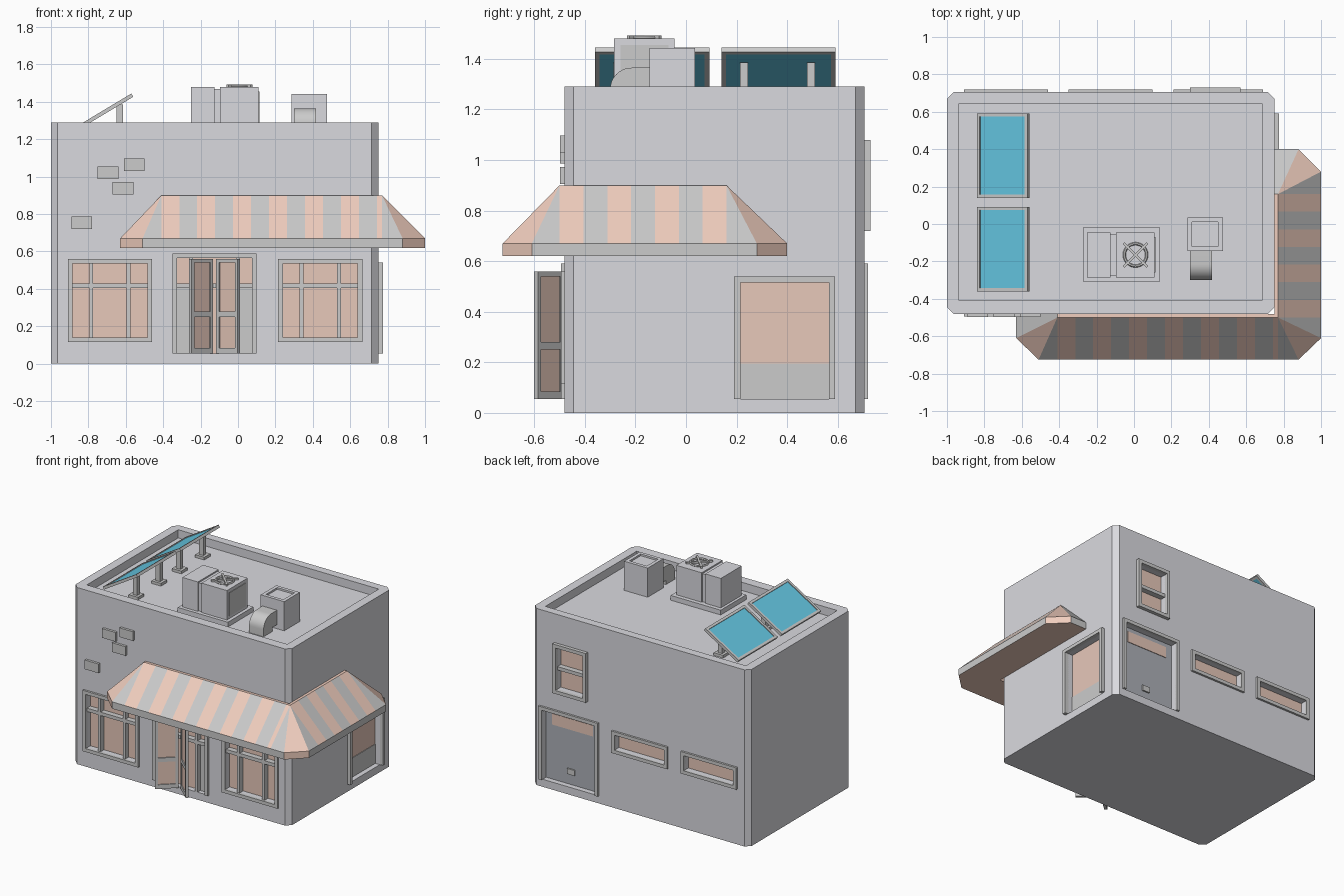
import bpy, bmesh, math
from mathutils import Matrix, Vector

if "Cube" in bpy.data.objects:
    bpy.data.objects.remove(bpy.data.objects["Cube"])


def material(name, r, g, b):
    m = bpy.data.materials.new(name)
    m.diffuse_color = (r, g, b, 1)
    m.use_nodes = True
    m.node_tree.nodes["Principled BSDF"].inputs["Base Color"].default_value = m.diffuse_color
    return m


WALL = material("wall", .70, .70, .74)
GLASS = material("window_peach", .80, .58, .49)
PEACH = material("awning_peach", .88, .62, .52)
PALE = material("awning_grey", .73, .73, .71)
BLUE = material("solar_blue", .13, .58, .78)
STEEL = material("door_steel", .42, .44, .48)


def finish(name, bm, mats=()):
    me = bpy.data.meshes.new(name)
    bm.to_mesh(me)
    bm.free()
    ob = bpy.data.objects.new(name, me)
    bpy.context.collection.objects.link(ob)
    for m in mats:
        me.materials.append(m)
    return ob


def boxes(name, items, mat=None, mtx=Matrix()):
    """One object from boxes given as (x0, x1, y0, y1, z0, z1)."""
    bm = bmesh.new()
    for x0, x1, y0, y1, z0, z1 in items:
        m = Matrix.Translation(((x0 + x1) / 2, (y0 + y1) / 2, (z0 + z1) / 2)) @ Matrix.Diagonal((abs(x1 - x0), abs(y1 - y0), abs(z1 - z0), 1))
        bmesh.ops.create_cube(bm, size=1, matrix=mtx @ m)
    return finish(name, bm, [mat] if mat else [])


def prism(name, pts, direction, mat=None):
    bm = bmesh.new()
    f = bm.faces.new([bm.verts.new(p) for p in pts])
    r = bmesh.ops.extrude_face_region(bm, geom=[f])
    bmesh.ops.translate(bm, vec=direction, verts=[v for v in r["geom"] if isinstance(v, bmesh.types.BMVert)])
    bmesh.ops.recalc_face_normals(bm, faces=bm.faces)
    return finish(name, bm, [mat] if mat else [])


X0, X1, Y0, Y1, TOP, ROOF = -1, .75, -.48, .705, 1.29, 1.23


def on_wall(side, u0, u1, d0, d1, z0, z1):
    """Box on a wall: u along the wall, d outward from it."""
    if side == "right":
        return (X1 + d0, X1 + d1, u0, u1, z0, z1)
    if side == "front":
        return (u0, u1, Y0 - d1, Y0 - d0, z0, z1)
    return (u0, u1, Y1 + d0, Y1 + d1, z0, z1)


cuts = [(-.935, .685, -.41, .645, ROOF, 1.5)]


def opening(name, side, u0, u1, z0, z1, out=.015, sill=True, bars=(), panes=None):
    """Framed recess with bars and coloured panes; all inner parts use (u0, u1, z0, z1)."""
    t = .025
    b = z0 + t if sill else z0
    inner = (u0 + t, u1 - t, b, z1 - t)
    cuts.append(on_wall(side, inner[0], inner[1], -.05, .05, b, z1 - t))
    fr = [(u0, u0 + t, z0, z1), (u1 - t, u1, z0, z1), (u0 + t, u1 - t, z1 - t, z1)]
    if sill:
        fr.append((u0 + t, u1 - t, z0, b))
    items = [on_wall(side, a, c, -.005, out, e, f) for a, c, e, f in fr]
    items += [on_wall(side, a, c, -.05, 0, e, f) for a, c, e, f in bars]
    boxes(name + "_frame", items)
    for i, (mat, (a, c, e, f)) in enumerate(panes or [(GLASS, inner)]):
        boxes(f"{name}_pane_{i}", [on_wall(side, a, c, -.055, -.04 + .004 * i, e, f)], mat)


# Front windows
for name, u in (("front_window_left", -.91), ("front_window_right", .215)):
    opening(name, "front", u, u + .45, .115, .56,
            bars=[(u + .115, u + .135, .14, .535), (u + .315, u + .335, .14, .535), (u + .025, u + .425, .405, .43)])
# Entrance surround
opening("entrance", "front", -.35, .1, .055, .59, sill=False,
        bars=[(-.26, -.24, .055, .565), (-.01, .01, .055, .565), (-.325, .075, .405, .43)],
        panes=[(GLASS, (-.325, .075, .055, .565)), (None, (-.325, -.26, .055, .41)), (None, (.01, .075, .055, .41))])
# Two swung-out door leaves
for side, ang in (("left", 222), ("right", -42)):
    s = -1 if side == "left" else 1
    m = Matrix.Translation((-.125 + s * .015, -.49, 0)) @ Matrix.Rotation(math.radians(ang), 4, "Z")
    L, h = .155, .01
    boxes("door_leaf_" + side, [(0, .02, -h, h, .055, .56), (L - .02, L, -h, h, .055, .56),
                                (.02, L - .02, -h, h, .54, .56), (.02, L - .02, -h, h, .055, .085),
                                (.02, L - .02, -h, h, .25, .28)], None, m)
    boxes("door_leaf_glass_" + side, [(.02, L - .02, -.003, .003, .085, .54)], GLASS, m)
# Side window with lower panel
opening("side_window", "right", .19, .59, .055, .54, out=.025, sill=False,
        panes=[(GLASS, (.215, .565, .055, .515)), (None, (.215, .565, .055, .195))])
# Back windows, upper window and back door
for name, u in (("back_window_left", -.91), ("back_window_right", -.35)):
    opening(name, "back", u, u + .45, .405, .565)
opening("upper_window", "back", .3, .57, .72, 1.08, out=.025, bars=[(.325, .545, .885, .91)])
opening("back_door", "back", .21, .69, .055, .59, sill=False,
        panes=[(STEEL, (.235, .665, .055, .565)), (GLASS, (.285, .615, .455, .535))])
boxes("back_door_plate", [on_wall("back", .43, .49, -.05, -.03, .13, .17)])

# Building shell with bevelled corners, cut for the roof well and openings
c = .035
corners = [(X0 + c, Y0), (X1 - c, Y0), (X1, Y0 + c), (X1, Y1 - c), (X1 - c, Y1), (X0 + c, Y1), (X0, Y1 - c), (X0, Y0 + c)]
shell = prism("building_shell", [(x, y, 0) for x, y in corners], (0, 0, TOP), WALL)
cutter = boxes("opening_cutter", cuts)
cutter.hide_render = True
mod = shell.modifiers.new("openings", "BOOLEAN")
mod.operation, mod.object, mod.solver = "DIFFERENCE", cutter, "EXACT"
bpy.context.view_layer.objects.active = shell
bpy.ops.object.modifier_apply(modifier=mod.name)
bpy.data.objects.remove(cutter)

# Exposed bricks
boxes("loose_bricks", [(x, x + .11, Y0 - .018, Y0 + .01, z, z + .067) for x, z in
                       ((-.75, .987), (-.61, 1.03), (-.67, .905), (-.89, .72))], PALE)

# Wraparound striped awning: pairs of outer edge point and ridge point
ring = [((-.63, -.48), (-.41, -.48)), ((-.63, -.61), (-.41, -.5)), ((-.51, -.725), (-.41, -.5))]
ring += [((x, -.725), (x, -.5)) for x in [-.41 + .096 * i for i in range(13)] + [.77]]
ring += [((.88, -.725), (.77, -.5)), ((1, -.61), (.77, -.5))]
ring += [((1, y), (.77, y)) for y in [-.5 + .66 * i / 7 for i in range(8)]]
ring += [((1, .28), (.77, .16)), ((.88, .4), (.77, .16)), ((.75, .4), (.75, .16))]
bm = bmesh.new()


def face(pts, mi):
    pts = list(dict.fromkeys(pts))
    bm.faces.new([bm.verts.new(p) for p in pts]).material_index = mi


for i in range(len(ring) - 1):
    (a, ra), (b, rb) = ring[i], ring[i + 1]
    face([(*a, .67), (*b, .67), (*rb, .9), (*ra, .9)], i % 2)
    corner = abs(a[0] - b[0]) > .01 and abs(a[1] - b[1]) > .01
    face([(*a, .62), (*b, .62), (*b, .67), (*a, .67)], int(corner))
face([(*o, .62) for o, r in reversed(ring)] + [(-.63, Y0, .62), (X1, Y0, .62)], 1)
face([(*r, .9) for o, r in ring] + [(X1, Y0, .9)], 1)
bmesh.ops.remove_doubles(bm, verts=bm.verts, dist=.0005)
finish("awning", bm, [PALE, PEACH])

# Solar panels with legs and feet
for i, y in enumerate((-.36, .14)):
    m = Matrix.Translation((-.83, y, 1.265)) @ Matrix.Rotation(math.radians(-31), 4, "Y")
    L, w, t = .315, .452, .018
    boxes(f"solar_frame_{i}", [(0, L, 0, t, 0, .02), (0, L, w - t, w, 0, .02), (0, t, t, w - t, 0, .02),
                               (L - t, L, t, w - t, 0, .02)], None, m)
    boxes(f"solar_cells_{i}", [(t, L - t, t, w - t, .002, .014)], BLUE, m)
    legs = []
    for ly in (y + .09, y + .355):
        legs += [(-.65, -.615, ly - .016, ly + .016, ROOF, 1.385), (-.67, -.595, ly - .035, ly + .035, ROOF, 1.25)]
    boxes(f"solar_legs_{i}", legs)

# Air conditioner: slab, two cabinets, raised side panel
boxes("cooler_slab", [(-.27, .135, -.31, -.015, ROOF, 1.265)], WALL)
boxes("cooler_cabinets", [(-.25, -.125, -.285, -.045, 1.265, 1.48), (-.125, -.095, -.275, -.055, 1.265, 1.47),
                          (-.095, .11, -.285, -.045, 1.265, 1.48)], WALL)
boxes("cooler_side_panel", [(.11, .114, -.26, -.07, 1.285, 1.455)])
fx, fy = .008, -.165
bpy.ops.mesh.primitive_torus_add(major_segments=24, minor_segments=6, major_radius=.06, minor_radius=.008, location=(fx, fy, 1.483))
bpy.context.object.name = "fan_ring"
for i, a in enumerate((45, 135)):
    m = Matrix.Translation((fx, fy, 1.486)) @ Matrix.Rotation(math.radians(a), 4, "Z")
    boxes(f"fan_bar_{i}", [(-.09, .09, -.007, .007, -.008, .007)], None, m)

# Vent box with raised rim, and its curved duct
boxes("vent_box", [(.285, .475, -.145, .035, ROOF, 1.43), (.285, .31, -.145, .035, 1.43, 1.443), (.45, .475, -.145, .035, 1.43, 1.443),
                   (.31, .45, -.145, -.12, 1.43, 1.443), (.31, .45, .01, .035, 1.43, 1.443)], WALL)
arc = [(-.215 - .085 * math.sin(a), 1.28 + .085 * math.cos(a)) for a in [math.pi / 2 * i / 10 for i in range(11)]]
side = [(-.145, 1.365)] + arc + [(-.3, ROOF), (-.195, ROOF), (-.195, 1.26), (-.145, 1.26)]
duct = prism("vent_duct", [(.3, y, z) for y, z in side], (.117, 0, 0))
bpy.ops.object.select_all(action="DESELECT")
for ob in (duct, bpy.data.objects["fan_ring"]):
    ob.select_set(True)
bpy.context.view_layer.objects.active = duct
bpy.ops.object.shade_smooth_by_angle()
